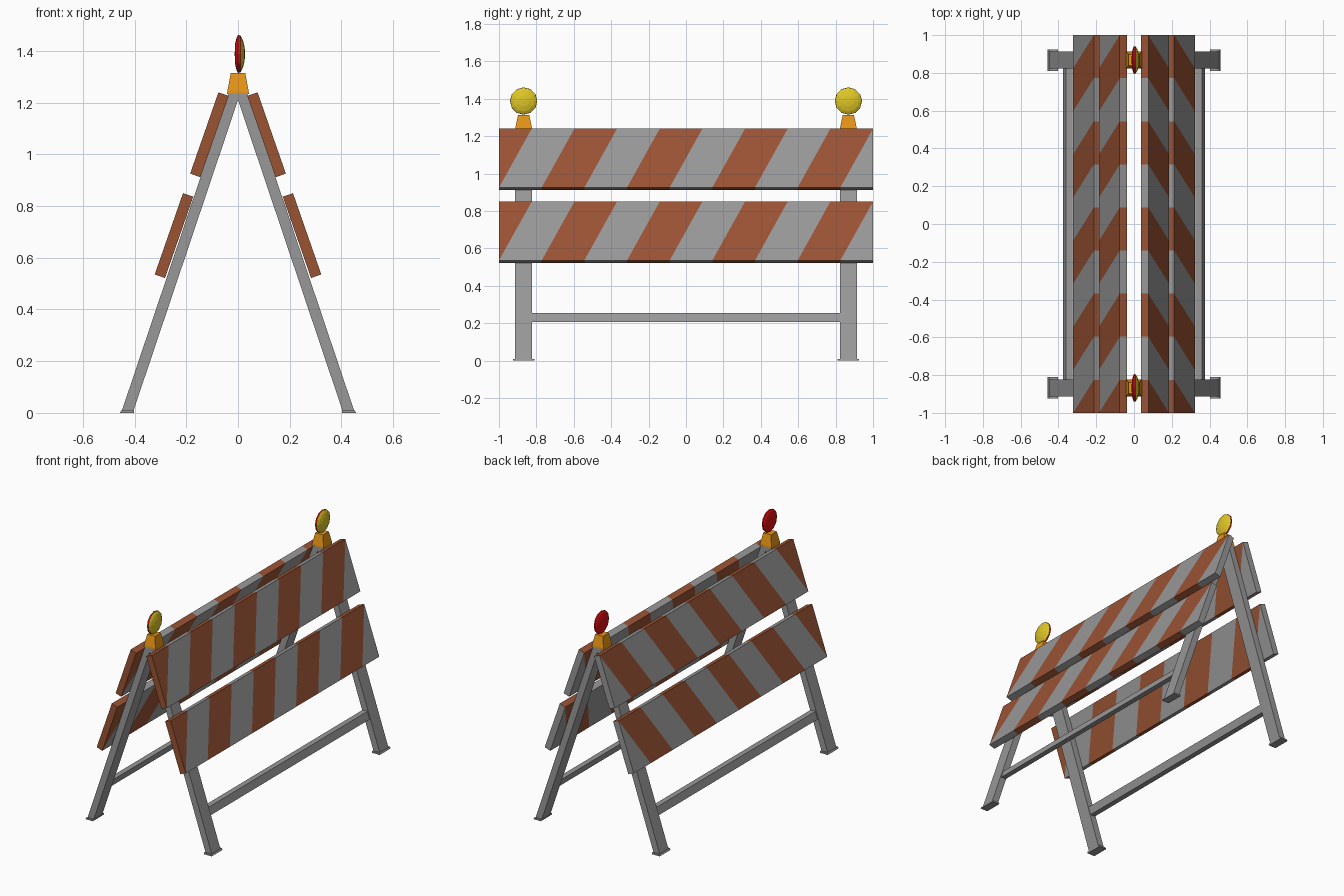
import bpy, bmesh, math
from mathutils import Vector

if "Cube" in bpy.data.objects:
    bpy.data.objects.remove(bpy.data.objects["Cube"])


def material(name, rgb):
    m = bpy.data.materials.new(name)
    m.diffuse_color = (*rgb, 1)
    m.use_nodes = True
    m.node_tree.nodes["Principled BSDF"].inputs["Base Color"].default_value = m.diffuse_color
    return m


GREY = material("grey", (0.315, 0.315, 0.315))
ORANGE = material("stripe_orange", (0.325, 0.087, 0.034))
AMBER = material("amber", (0.8, 0.3, 0.008))
YELLOW = material("lens_yellow", (0.74, 0.57, 0.02))
RED = material("lens_red", (0.75, 0.005, 0.006))


def finish(bm, name, mats, mirror=(False, False)):
    bmesh.ops.recalc_face_normals(bm, faces=bm.faces)
    mesh = bpy.data.meshes.new(name)
    bm.to_mesh(mesh)
    bm.free()
    for m in mats:
        mesh.materials.append(m)
    ob = bpy.data.objects.new(name, mesh)
    bpy.context.collection.objects.link(ob)
    if any(mirror):
        mod = ob.modifiers.new("mirror", 'MIRROR')
        mod.use_axis = (mirror[0], mirror[1], False)
        mod.use_mirror_merge = False
    return ob


def prism(profile, y0, y1):
    """Extrude an xz profile along y."""
    bm = bmesh.new()
    face = bm.faces.new([bm.verts.new((x, y0, z)) for x, z in profile])
    ext = bmesh.ops.extrude_face_region(bm, geom=[face])
    verts = [v for v in ext['geom'] if isinstance(v, bmesh.types.BMVert)]
    bmesh.ops.translate(bm, verts=verts, vec=(0, y1 - y0, 0))
    # restore the start cap if the extrusion consumed it
    if len(bm.faces) == len(profile) + 1:
        bm.faces.new([v for v in bm.verts if v not in verts])
    return bm


LEG_Y = 0.868
ANGLE = math.atan(0.348)
DOWN = Vector((math.sin(ANGLE), 0, -math.cos(ANGLE)))
OUT = Vector((math.cos(ANGLE), 0, math.sin(ANGLE)))
HEIGHT, THICK, SHIFT, BAND = 0.333, 0.042, 0.175, 0.2281


# striped boards, cut along the slanted colour boundaries
def board(name, x, z):
    top = Vector((x, 0, z))
    corners = [top, top + OUT * THICK,
               top + OUT * THICK + DOWN * HEIGHT, top + DOWN * HEIGHT]
    bm = prism([(c.x, c.z) for c in corners], -1, 1)
    normal = OUT.cross(DOWN * HEIGHT + Vector((0, -SHIFT, 0))).normalized()
    for k in range(9):
        geom = bm.verts[:] + bm.edges[:] + bm.faces[:]
        bmesh.ops.bisect_plane(bm, geom=geom, dist=1e-4, plane_no=normal,
                               plane_co=top + Vector((0, -0.825 + k * BAND, 0)))
    for f in bm.faces:
        c = f.calc_center_median()
        pos = c.y + SHIFT * (c - top).dot(DOWN) / HEIGHT
        f.material_index = math.floor((pos + 0.825) / BAND) % 2
    finish(bm, name, [GREY, ORANGE], (True, False))


board("upper_boards", 0.036, 1.226)
board("lower_boards", 0.173, 0.836)

# four splayed legs meeting at the ridge
leg = [(0.407, 0), (0.452, 0), (0.036, 1.235), (0, 1.235), (0, 1.21)]
finish(prism(leg, LEG_Y - 0.045, LEG_Y + 0.045), "legs", [GREY], (True, True))

# foot pads
pad = [(0.403, 0), (0.457, 0), (0.451, 0.01), (0.402, 0.01)]
finish(prism(pad, LEG_Y - 0.057, LEG_Y + 0.057), "foot_pads", [GREY], (True, True))

# low cross bars between the legs of each side
bar = [(0.325, 0.255), (0.360, 0.255), (0.376, 0.207), (0.341, 0.207)]
finish(prism(bar, -LEG_Y + 0.04, LEG_Y - 0.04), "cross_bars", [GREY], (True, False))

# tapered lamp bases
bm = bmesh.new()
rings = []
for half_x, half_y, z in ((0.042, 0.045, 1.233), (0.041, 0.044, 1.245), (0.028, 0.03, 1.314)):
    rings.append([bm.verts.new((sx * half_x, LEG_Y + sy * half_y, z))
                  for sx, sy in ((-1, -1), (1, -1), (1, 1), (-1, 1))])
for a, b in zip(rings, rings[1:]):
    for i in range(4):
        j = (i + 1) % 4
        bm.faces.new((a[i], a[j], b[j], b[i]))
bm.faces.new(rings[0])
bm.faces.new(rings[-1])
finish(bm, "lamp_bases", [AMBER], (False, True))

# faceted lamp discs: red on the left, yellow on the right
bm = bmesh.new()
profile = [(-0.011, 0.04), (-0.006, 0.062), (0.0, 0.073),
           (0.009, 0.072), (0.018, 0.056), (0.025, 0.03)]
SIDES = 12
LAMP_Z = 1.388
rings = []
for x, r in profile:
    rings.append([bm.verts.new((x, LEG_Y + r * math.cos(math.tau * i / SIDES),
                                LAMP_Z + r * math.sin(math.tau * i / SIDES)))
                  for i in range(SIDES)])
for n, (a, b) in enumerate(zip(rings, rings[1:])):
    for i in range(SIDES):
        j = (i + 1) % SIDES
        bm.faces.new((a[i], a[j], b[j], b[i])).material_index = int(n > 2)
for ring, x, slot in ((rings[0], -0.013, 0), (rings[-1], 0.028, 1)):
    tip = bm.verts.new((x, LEG_Y, LAMP_Z))
    for i in range(SIDES):
        bm.faces.new((ring[i], ring[(i + 1) % SIDES], tip)).material_index = slot
finish(bm, "lamp_discs", [RED, YELLOW], (False, True))
